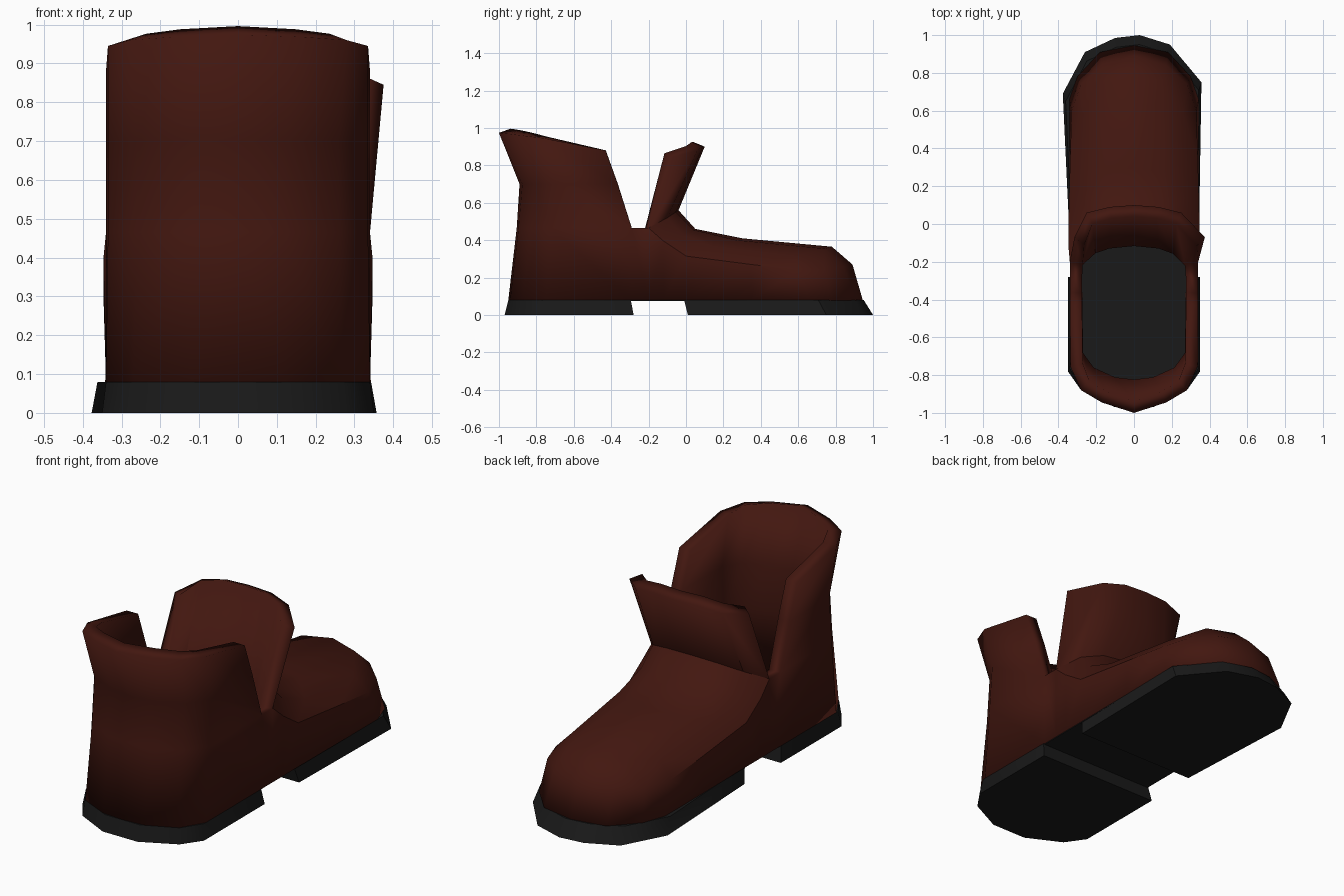
import bpy, bmesh, math

if "Cube" in bpy.data.objects:
    bpy.data.objects.remove(bpy.data.objects["Cube"])


def material(name, color):
    m = bpy.data.materials.new(name)
    m.diffuse_color = (*color, 1)
    m.use_nodes = True
    m.node_tree.nodes["Principled BSDF"].inputs["Base Color"].default_value = m.diffuse_color
    return m


LEATHER = material("brown_leather", (0.055, 0.0085, 0.005))
RUBBER = material("dark_rubber", (0.010, 0.010, 0.010))


def finish(bm, name, mat, angle):
    me = bpy.data.meshes.new(name)
    bm.to_mesh(me)
    bm.free()
    ob = bpy.data.objects.new(name, me)
    bpy.context.collection.objects.link(ob)
    me.materials.append(mat)
    bpy.ops.object.select_all(action='DESELECT')
    ob.select_set(True)
    bpy.context.view_layer.objects.active = ob
    bpy.ops.object.shade_smooth_by_angle(angle=math.radians(angle))
    return ob


def grid(bm, rows):
    """Quads between neighbouring rows of points, made on both sides of x = 0."""
    for s in (1, -1):
        vs = [[bm.verts.new((s * x, y, z)) for x, y, z in r] for r in rows]
        for a, b in zip(vs, vs[1:]):
            for i in range(len(a) - 1):
                bm.faces.new((a[i], a[i + 1], b[i + 1], b[i]))


def slab(name, low, high, z0, z1):
    """Solid between two outlines with the same number of points."""
    bm = bmesh.new()
    a = [bm.verts.new((x, y, z0)) for x, y in low]
    b = [bm.verts.new((x, y, z1)) for x, y in high]
    n = len(a)
    bm.faces.new(a)
    bm.faces.new(b)
    for i in range(n):
        j = (i + 1) % n
        bm.faces.new((a[i], a[j], b[j], b[i]))
    bmesh.ops.recalc_face_normals(bm, faces=bm.faces)
    return finish(bm, name, RUBBER, 35)


def mirrored(half):
    return half + [(-x, y) for x, y in reversed(half) if x > 0]


# Vamp and tongue: sections from tongue top to toe, centre line to side seam
sections = [
    [(0, .10, .90), (.13, .09, .90), (.25, .06, .88), (.375, -.07, .845)],
    [(0, -.04, .56), (.15, -.055, .55), (.26, -.10, .52), (.34, -.20, .465)],
    [(0, .05, .46), (.15, .04, .455), (.27, -.02, .43), (.347, -.12, .395)],
    [(0, .30, .41), (.16, .27, .40), (.28, .15, .365), (.347, 0, .315)],
    [(0, .78, .365), (.15, .74, .355), (.26, .58, .315), (.338, .35, .27)],
    [(0, .89, .27), (.17, .84, .26), (.28, .74, .245), (.33, .60, .24)],
]
# Lower edge of the front wall, notch to toe
front_low = [(.34, -.20), (.34, -.12), (.34, 0), (.342, .35),
             (.342, .66), (.30, .78), (.18, .91), (0, .945)]
seam = [s[3] for s in sections[1:]] + sections[5][2::-1]

# Shaft: columns from notch to heel centre at four heights
back = [
    [(.34, -.29), (.34, -.75), (.27, -.87), (.12, -.94), (0, -.95)],
    [(.34, -.29), (.335, -.72), (.26, -.83), (.12, -.895), (0, -.905)],
    [(.34, -.365), (.335, -.70), (.26, -.81), (.12, -.875), (0, -.89)],
    [(.34, -.43), (.335, -.76), (.28, -.88), (.17, -.945), (.06, -1)],
]
heights = [[.08] * 5, [.465] * 5, [.70] * 5, [.88, .945, .96, .968, .972]]
shaft = [[(x, y, z) for (x, y), z in zip(r, h)] for r, h in zip(back, heights)]
shaft[3][4] = (0, -1, .974)

bm = bmesh.new()
grid(bm, sections)
grid(bm, [[(x, y, .08) for x, y in front_low], seam])
grid(bm, shaft)
grid(bm, [[(.34, -.20, .08), (.34, -.29, .08)],
          [(.34, -.20, .465), (.34, -.29, .465)]])
bmesh.ops.remove_doubles(bm, verts=bm.verts, dist=.001)
bmesh.ops.recalc_face_normals(bm, faces=bm.faces)
bm.normal_update()
heel = min(bm.faces, key=lambda f: f.calc_center_median().y)
if heel.normal.y > 0:
    bmesh.ops.reverse_faces(bm, faces=bm.faces)
for v in bm.verts:              # tongue leans a little to one side
    if v.co.x < -.37:
        v.co.x = -.315
upper = finish(bm, "boot_upper", LEATHER, 40)
wall = upper.modifiers.new("wall", 'SOLIDIFY')
wall.thickness = .065
wall.offset = -1
wall.use_even_offset = True

# Insole closing the bottom of the upper
outline = front_low[::-1] + back[0]
ring = [(x * .985, y * .985) for x, y in mirrored(outline[1:-1])]
ring = ([(0, .93)] + [(x * .985, y * .985) for x, y in outline[1:-1]] + [(0, -.935)]
        + [(-x * .985, y * .985) for x, y in outline[-2:0:-1]])
slab("insole", ring, ring, .076, .10)

# Front sole, flaring toward the ground
toe = [(.345, .01), (.357, .75), (.19, .95), (.03, 1), (-.10, .985),
       (-.26, .91), (-.377, .69), (-.345, .01)]
toe_top = [(x * .96, y * .97 - .02) for x, y in toe]
slab("front_sole", toe, toe_top, 0, .08)

# Heel block
heel_low = mirrored([(.35, -.28), (.35, -.78), (.28, -.88), (.10, -.97)])
heel_top = mirrored([(.34, -.295), (.34, -.765), (.272, -.87), (.10, -.95)])
slab("heel_block", heel_low, heel_top, 0, .08)
